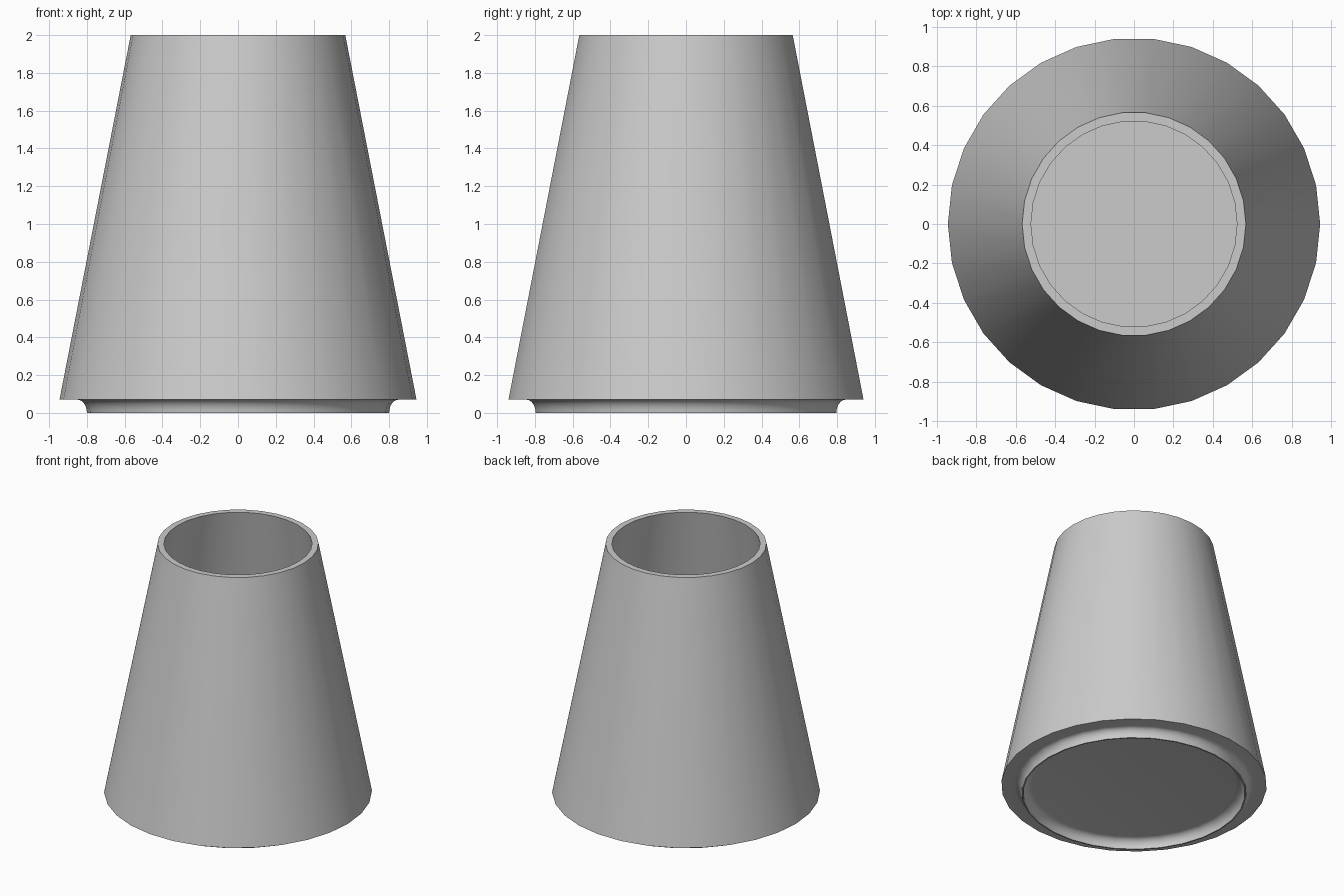
import bpy
import bmesh
from math import sin, cos, pi, radians

old = bpy.data.objects.get("Cube")
if old:
    bpy.data.objects.remove(old, do_unlink=True)

SIDES = 30
BASE_Z = 0.07      # underside of the body
HEIGHT = 2.0
FOOT_R = 0.795     # middle of the foot ring

grey = bpy.data.materials.new("light grey")
grey.use_nodes = True
colour = (0.6, 0.6, 0.6, 1)
grey.diffuse_color = colour
grey.node_tree.nodes["Principled BSDF"].inputs["Base Color"].default_value = colour


def lathe(name, profile):
    """Turn an (r, z) profile about z and close both ends with flat discs."""
    bm = bmesh.new()
    rings = []
    for r, z in profile:
        rings.append([bm.verts.new((r * cos(2 * pi * i / SIDES),
                                    r * sin(2 * pi * i / SIDES), z))
                      for i in range(SIDES)])
    for a, b in zip(rings, rings[1:]):
        for i in range(SIDES):
            j = (i + 1) % SIDES
            bm.faces.new((a[i], a[j], b[j], b[i]))
    bm.faces.new(rings[0])
    bm.faces.new(rings[-1])
    bmesh.ops.recalc_face_normals(bm, faces=bm.faces)
    mesh = bpy.data.meshes.new(name)
    bm.to_mesh(mesh)
    bm.free()
    mesh.materials.append(grey)
    obj = bpy.data.objects.new(name, mesh)
    bpy.context.collection.objects.link(obj)
    bpy.ops.object.select_all(action='DESELECT')
    obj.select_set(True)
    bpy.context.view_layer.objects.active = obj
    bpy.ops.object.shade_smooth_by_angle(angle=radians(30))
    return obj


def cove(start_r, width, steps=6):
    """Concave quarter curve rising from the foot edge to the underside."""
    return [(start_r + width * (1 - cos(t)), BASE_Z * sin(t))
            for t in (pi / 2 * k / steps for k in range(steps + 1))]


# Recessed underside, foot ring with coves, tapered wall, rim and hollow inside
inner_cove = cove(FOOT_R - 0.005, -0.06)[::-1]
outer_cove = cove(FOOT_R + 0.005, 0.05)
wall = [(0.945, BASE_Z), (0.568, HEIGHT), (0.523, HEIGHT), (0.89, 0.12)]
lathe("tapered_cup", inner_cove + outer_cove + wall)
